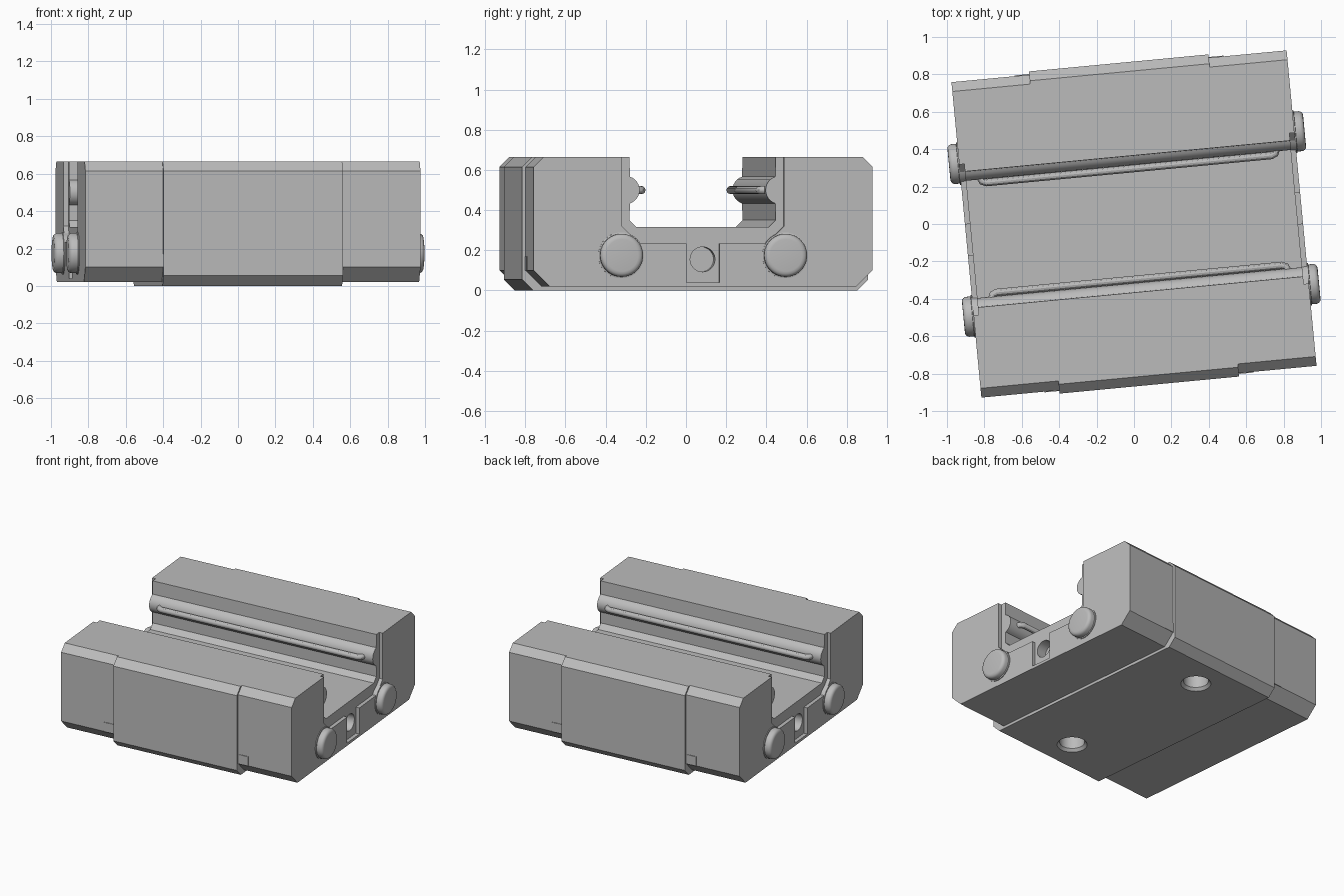
import bpy, bmesh, math
from mathutils import Matrix, Vector

cube = bpy.data.objects.get("Cube")
if cube:
    bpy.data.objects.remove(cube)

TURN = Matrix.Rotation(math.radians(5.42), 4, 'Z')   # whole model sits slightly turned
GREY = (0.5, 0.5, 0.5, 1)
metal = bpy.data.materials.new("plain grey")
metal.use_nodes = True
metal.diffuse_color = GREY
metal.node_tree.nodes["Principled BSDF"].inputs["Base Color"].default_value = GREY


def finish(ob):
    bpy.ops.object.select_all(action='DESELECT')
    ob.select_set(True)
    bpy.context.view_layer.objects.active = ob
    bpy.ops.object.shade_smooth_by_angle(angle=math.radians(30))


def add_mesh(name, bm):
    bmesh.ops.recalc_face_normals(bm, faces=bm.faces)
    me = bpy.data.meshes.new(name)
    bm.to_mesh(me)
    bm.free()
    me.materials.append(metal)
    ob = bpy.data.objects.new(name, me)
    bpy.context.collection.objects.link(ob)
    ob.matrix_world = TURN
    finish(ob)
    return ob


def extrude(name, half, x0, x1):
    """Mirror a half section (y, z) and extrude it along the rail direction."""
    outline = half + [(-y, z) for y, z in reversed(half)]
    bm = bmesh.new()
    rings = [[bm.verts.new((x, y, z)) for y, z in outline] for x in (x0, x1)]
    for ring in rings:
        bm.faces.new(ring)
    n = len(outline)
    for i in range(n):
        j = (i + 1) % n
        bm.faces.new((rings[0][i], rings[0][j], rings[1][j], rings[1][i]))
    return add_mesh(name, bm)


def lathe(name, profile, at, axis, sides=40):
    """Revolve (distance, radius) points about an axis through a point."""
    turn = Vector((0, 0, 1)).rotation_difference(Vector(axis)).to_matrix().to_4x4()
    place = Matrix.Translation(at) @ turn
    bm = bmesh.new()
    rings = []
    for d, r in profile:
        rings.append([bm.verts.new(place @ Vector((r * math.cos(a), r * math.sin(a), d)))
                      for a in (math.tau * i / sides for i in range(sides))])
    for a, b in zip(rings, rings[1:]):
        for i in range(sides):
            j = (i + 1) % sides
            bm.faces.new((a[i], a[j], b[j], b[i]))
    bm.faces.new(rings[0])
    bm.faces.new(rings[-1])
    return add_mesh(name, bm)


def drill(ob, cutter):
    mod = ob.modifiers.new("hole", 'BOOLEAN')
    mod.operation = 'DIFFERENCE'
    mod.solver = 'EXACT'
    mod.object = cutter
    bpy.context.view_layer.update()
    bpy.context.view_layer.objects.active = ob
    bpy.ops.object.modifier_apply(modifier=mod.name)
    finish(ob)


def outer(width, base, cut):
    return [(width - cut, base), (width, base + cut), (width, 0.615), (width - 0.05, 0.665)]


# Channel wall with the rounded ball track
track = [(0.385 - 0.07 * math.cos(a), 0.5 + 0.07 * math.sin(a))
         for a in (math.radians(72 - 12 * i) for i in range(13))]
channel = [(0.365, 0.665)] + track + [(0.365, 0.35), (0.33, 0.315)]
# Wider cut-out and centre notch of the end face
wide_cut = [(0.405, 0.665), (0.405, 0.32), (0.32, 0.235), (0.083, 0.235), (0.083, 0.04)]

center_block = extrude("center_block", outer(0.865, 0.0, 0.055) + channel, -0.482, 0.482)

# Mounting holes in the underside
for s in (-1, 1):
    cutter = lathe("mounting_hole_cutter", [(-0.02, 0.12), (0.02, 0.085), (0.25, 0.085)],
                   (0, s * 0.59, 0), (0, 0, 1))
    drill(center_block, cutter)
    bpy.data.objects.remove(cutter)

for s, side in ((1, "left"), (-1, "right")):
    cap = outer(0.847, 0.02, 0.08)
    extrude(f"{side}_return_cap", cap + channel, s * 0.482, s * 0.795)
    seal = extrude(f"{side}_end_seal", cap + channel, s * 0.795, s * 0.873)
    extrude(f"{side}_end_face", cap + wide_cut, s * 0.873, s * 0.9)

    # Lubrication port in the end
    cutter = lathe("port_cutter", [(0.7, 0.062), (1.0, 0.062)], (0, 0, 0.155), (s, 0, 0))
    drill(seal, cutter)
    bpy.data.objects.remove(cutter)

    for t in (-1, 1):
        # Rounded screw heads
        lathe(f"{side}_screw_head", [(0.86, 0.114), (0.905, 0.114), (0.907, 0.107), (0.935, 0.107),
                                     (0.946, 0.102), (0.953, 0.093), (0.955, 0.08)],
              (0, t * 0.41, 0.175), (s, 0, 0))
        # Small clip plate at the lower corner of each cap
        bm = bmesh.new()
        bmesh.ops.create_cube(bm, size=1, matrix=Matrix.Translation((s * 0.522, t * 0.847, 0.135))
                              @ Matrix.Diagonal((0.08, 0.008, 0.07, 1)))
        add_mesh(f"{side}_cap_clip", bm)

# Ball retaining wires, bent into the walls at both ends
for t, name in ((-1, "front"), (1, "back")):
    bend = [(0.795, 0.37), (0.795, 0.325), (0.786, 0.304), (0.765, 0.295)]
    path = [(-x, y) for x, y in bend] + bend[::-1]
    cu = bpy.data.curves.new(f"{name}_wire", 'CURVE')
    cu.dimensions = '3D'
    cu.bevel_depth = 0.02
    cu.bevel_resolution = 4
    cu.use_fill_caps = True
    spline = cu.splines.new('POLY')
    spline.points.add(len(path) - 1)
    for p, (x, y) in zip(spline.points, path):
        p.co = (x, t * y, 0.5, 1)
    cu.materials.append(metal)
    wire = bpy.data.objects.new(f"{name}_retaining_wire", cu)
    bpy.context.collection.objects.link(wire)
    wire.matrix_world = TURN
    bpy.ops.object.select_all(action='DESELECT')
    wire.select_set(True)
    bpy.context.view_layer.objects.active = wire
    bpy.ops.object.convert(target='MESH')
    finish(bpy.context.view_layer.objects.active)
